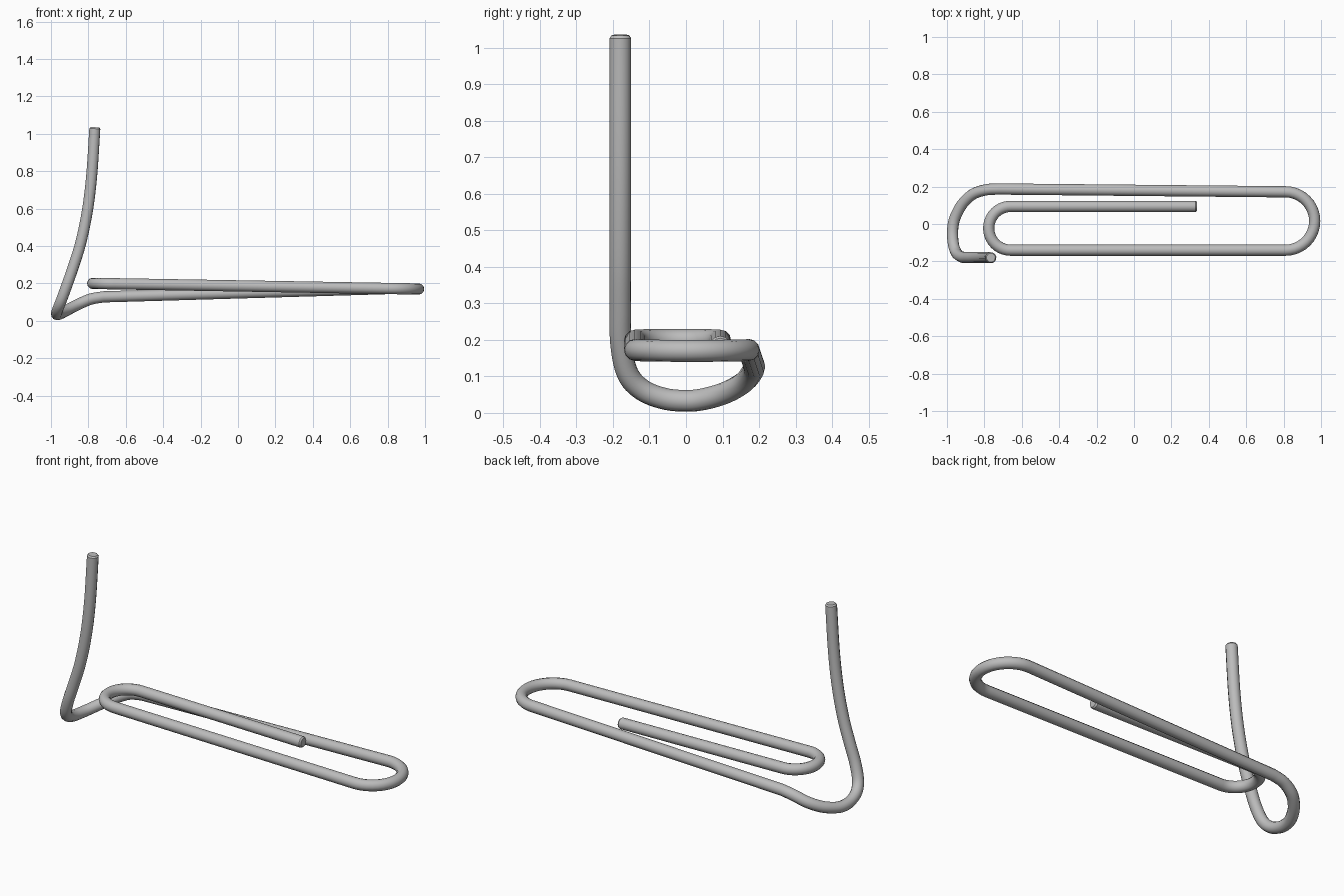
import bpy
from math import sin, cos, radians
from mathutils import Vector

cube = bpy.data.objects.get("Cube")
if cube:
    bpy.data.objects.remove(cube, do_unlink=True)

WIRE = 0.03


def plane_z(x):
    """Height of the gently tilted loops at x."""
    return 0.2 - 0.03 * (x + 0.78) / 1.74


def arc(cx, cy, r, start, end, steps=20):
    pts = []
    for i in range(steps + 1):
        a = radians(start + (end - start) * i / steps)
        x = cx + r * cos(a)
        pts.append(Vector((x, cy + r * sin(a), plane_z(x))))
    return pts


def smooth_path(pts, steps=6):
    """Catmull-Rom curve through the points."""
    p = [Vector(v) for v in pts]
    p = [2 * p[0] - p[1]] + p + [2 * p[-1] - p[-2]]
    out = []
    for a, b, c, d in zip(p, p[1:], p[2:], p[3:]):
        for i in range(steps):
            t = i / steps
            out.append(0.5 * (2 * b + (c - a) * t + (2 * a - 5 * b + 4 * c - d) * t ** 2
                              + (3 * b - a - 3 * c + d) * t ** 3))
    return out + [p[-2]]


# Inner loop and outer loop
path = [Vector((0.337, 0.094, plane_z(0.337)))]
path += arc(-0.66, -0.023, 0.117, 90, 270)
path += arc(0.81, 0.016, 0.156, -90, 90)

# Bent-down end turning into the upright
path += smooth_path([
    (-0.72, 0.187, 0.128), (-0.79, 0.183, 0.115), (-0.86, 0.16, 0.085),
    (-0.915, 0.11, 0.056), (-0.95, 0.05, 0.038), (-0.966, 0, 0.033),
    (-0.97, -0.06, 0.039), (-0.963, -0.12, 0.063), (-0.945, -0.16, 0.108),
    (-0.915, -0.178, 0.19), (-0.88, -0.18, 0.29), (-0.84, -0.18, 0.42),
    (-0.805, -0.18, 0.59), (-0.782, -0.18, 0.78), (-0.765, -0.18, 1.035),
])

# Extra points for the slightly rounded tips
tip = 0.008
path.insert(1, path[0] + (path[1] - path[0]).normalized() * tip)
path.insert(-1, path[-1] + (path[-2] - path[-1]).normalized() * tip)

# Round wire swept along the path
curve = bpy.data.curves.new("wire", "CURVE")
curve.dimensions = "3D"
curve.bevel_depth = WIRE
curve.bevel_resolution = 4
curve.use_fill_caps = True
spline = curve.splines.new("POLY")
spline.points.add(len(path) - 1)
for point, co in zip(spline.points, path):
    point.co = (*co, 1)
    point.radius = 1
spline.points[0].radius = spline.points[-1].radius = 0.8

# Steel finish
steel = bpy.data.materials.new("grey_steel")
steel.use_nodes = True
color = (0.5, 0.5, 0.5, 1)
steel.diffuse_color = color
for node in steel.node_tree.nodes:
    if node.type == "BSDF_PRINCIPLED":
        node.inputs["Base Color"].default_value = color
curve.materials.append(steel)

wire = bpy.data.objects.new("bent_wire_clip", curve)
bpy.context.collection.objects.link(wire)
bpy.ops.object.select_all(action="DESELECT")
wire.select_set(True)
bpy.context.view_layer.objects.active = wire
bpy.ops.object.convert(target="MESH")
bpy.ops.object.shade_smooth_by_angle(angle=radians(35))
